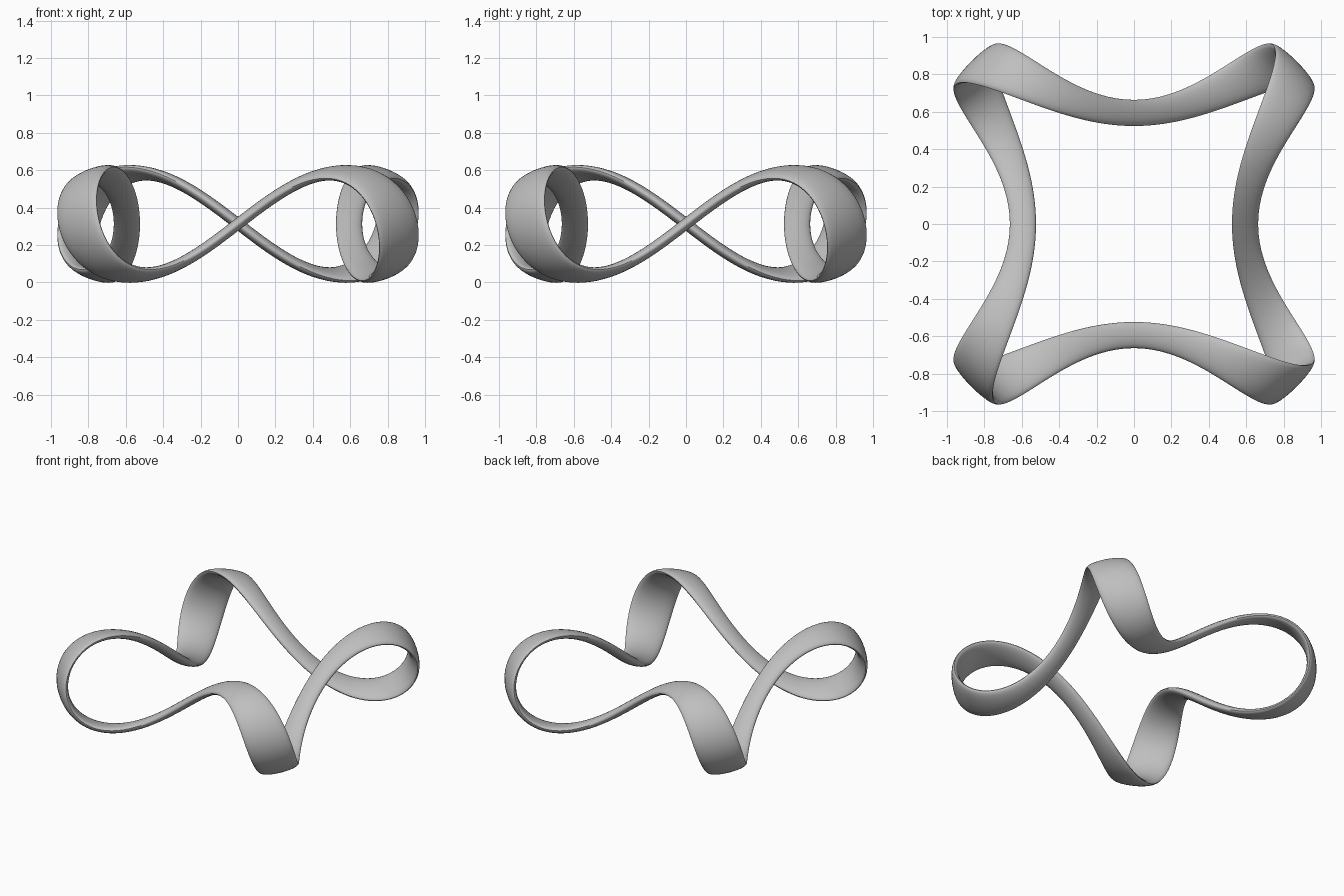
import bpy, math
from mathutils import Vector

cube = bpy.data.objects.get("Cube")
if cube:
    bpy.data.objects.remove(cube, do_unlink=True)

STEPS, SIDES = 360, 24
RING, LOBE, SWING, RISE = 0.897, 0.303, 0.205, 0.273   # mean radius, then wave sizes
MID_HEIGHT, HALF_THICK, TILT = 0.3125, 0.03, 0.4


def flat(radius, angle):
    """Horizontal vector at an angle measured counter-clockwise from the front."""
    return Vector((radius * math.sin(angle), -radius * math.cos(angle), 0))


def centre(t):
    """Ring path with four corner loops."""
    out = flat(RING - LOBE * math.cos(4 * t), t)
    along = flat(SWING * math.sin(4 * t), t + math.pi / 2)
    return out + along + Vector((0, 0, MID_HEIGHT + RISE * math.sin(4 * t)))


def section(t):
    """Lens-shaped section that makes a half turn along each side."""
    tangent = (centre(t + 0.001) - centre(t - 0.001)).normalized()
    across = flat(1, -t) - Vector((0, 0, TILT * math.sin(2 * t)))
    across = (across - tangent * across.dot(tangent)).normalized()
    normal = tangent.cross(across)
    half_width = 0.109 - 0.039 * math.cos(4 * t)
    for k in range(SIDES):
        a = math.tau * k / SIDES
        yield centre(t) + across * (half_width * math.cos(a)) + normal * (HALF_THICK * math.sin(a))


# Twisted closed band
verts = [p for i in range(STEPS) for p in section(math.tau * i / STEPS)]
faces = []
for i in range(STEPS):
    j = (i + 1) % STEPS
    for k in range(SIDES):
        m = (k + 1) % SIDES
        faces.append((i * SIDES + k, j * SIDES + k, j * SIDES + m, i * SIDES + m))

mesh = bpy.data.meshes.new("twisted_band")
mesh.from_pydata(verts, [], faces)
band = bpy.data.objects.new("twisted_band", mesh)
bpy.context.collection.objects.link(band)

# Plain grey material
grey = bpy.data.materials.new("plain_grey")
grey.use_nodes = True
colour = (0.52, 0.52, 0.52, 1)
grey.diffuse_color = colour
grey.node_tree.nodes["Principled BSDF"].inputs["Base Color"].default_value = colour
mesh.materials.append(grey)

bpy.context.view_layer.objects.active = band
band.select_set(True)
bpy.ops.object.mode_set(mode='EDIT')
bpy.ops.mesh.select_all(action='SELECT')
bpy.ops.mesh.normals_make_consistent(inside=False)
bpy.ops.object.mode_set(mode='OBJECT')
bpy.ops.object.shade_smooth_by_angle(angle=math.radians(40))
